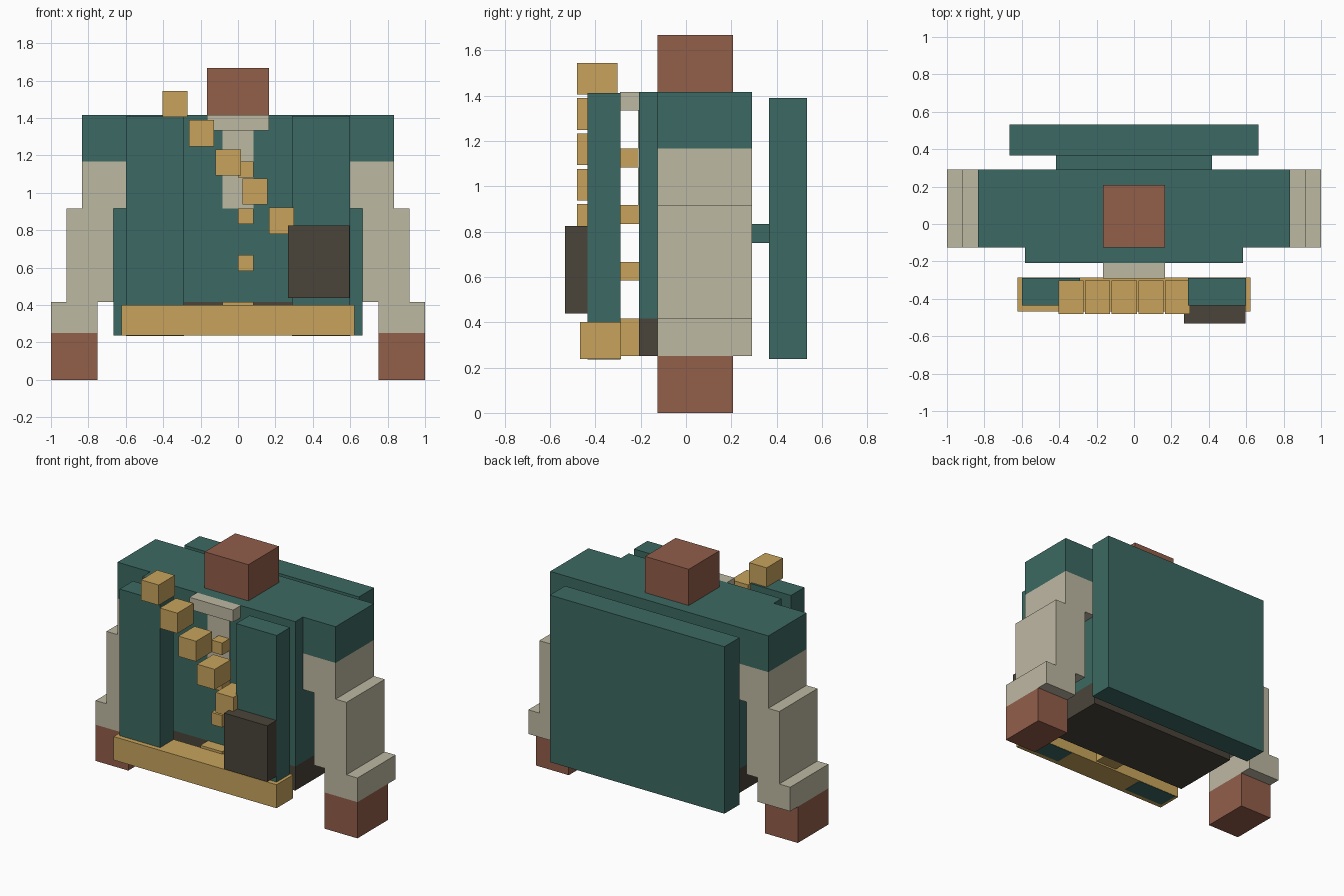
import bpy

# Remove the default object only
default = bpy.data.objects.get("Cube")
if default:
    bpy.data.objects.remove(default, do_unlink=True)


def make_material(name, rgb):
    """Flat material from 0-255 display values, converted to linear."""
    linear = [((c / 255 + 0.055) / 1.055) ** 2.4 for c in rgb]
    mat = bpy.data.materials.new(name)
    mat.use_nodes = True
    mat.diffuse_color = (*linear, 1)
    bsdf = mat.node_tree.nodes["Principled BSDF"]
    bsdf.inputs["Base Color"].default_value = (*linear, 1)
    return mat


teal = make_material("teal cloth", (60, 105, 98))
cream = make_material("cream cloth", (190, 184, 162))
skin = make_material("reddish brown skin", (146, 94, 74))
gold = make_material("gold", (200, 164, 92))
dark = make_material("dark leather", (74, 68, 58))


def box(name, mat, x, y, z):
    """Box spanning the given (low, high) range on each axis."""
    spans = (x, y, z)
    bpy.ops.mesh.primitive_cube_add(size=1, location=[(a + b) / 2 for a, b in spans])
    obj = bpy.context.object
    obj.name = name
    obj.scale = [b - a for a, b in spans]
    bpy.ops.object.transform_apply(location=False, rotation=False, scale=True)
    obj.data.materials.append(mat)
    return obj


def pair(name, mat, x, y, z):
    """Matching boxes on the left (+x) and right (-x)."""
    box("left_" + name, mat, x, y, z)
    box("right_" + name, mat, (-x[1], -x[0]), y, z)


U = 1 / 12                      # base block unit
FRONT, BACK = -2.5 * U, 3.5 * U  # torso depth
ARM_FRONT = -1.5 * U
GAP = (FRONT - U, FRONT)        # layer just ahead of the torso

# Torso, trousers, neck
box("torso", teal, (-7 * U, 7 * U), (FRONT, BACK), (5 * U, 17 * U))
box("trousers", dark, (-7 * U, 7 * U), (FRONT, BACK), (3 * U, 5 * U))
box("neck", skin, (-2 * U, 2 * U), (ARM_FRONT, 2.5 * U), (17 * U, 20 * U))

# Shirt front and collar
box("shirt_front", cream, (-U, U), (FRONT - 0.004, FRONT + 0.02), (11 * U, 16 * U))
box("collar", cream, (-2 * U, 2 * U), GAP, (16 * U, 17 * U))

# Stepped arms with hands
arm_y = (ARM_FRONT, BACK)
pair("shoulder", teal, (7 * U, 10 * U), arm_y, (14 * U, 17 * U))
pair("upper_sleeve", cream, (7 * U, 10 * U), arm_y, (11 * U, 14 * U))
pair("lower_sleeve", cream, (8 * U, 11 * U), arm_y, (5 * U, 11 * U))
pair("cuff", cream, (9 * U, 12 * U), arm_y, (3 * U, 5 * U))
pair("hand", skin, (9 * U, 12 * U), (ARM_FRONT, 2.5 * U), (0, 3 * U))

# Buttons and buckle
for i, row in enumerate((7, 10, 13)):
    box(f"button_{i + 1}", gold, (0, U), GAP, (row * U, (row + 1) * U))
box("buckle", gold, (-U, U), GAP, (3 * U, 5 * U))

# Open coat panels, belt and pouch
pair("coat_panel", teal, (0.29, 0.6), (-0.435, -0.289), (0.236, 1.412))
box("belt", gold, (-0.622, 0.622), (-0.468, -0.287), (0.238, 0.4))
box("pouch", dark, (0.267, 0.597), (-0.533, -0.425), (0.438, 0.825))

# Diagonal row of sash beads
for i in range(5):
    x, z = -0.337 + 0.1425 * i, 1.475 - 0.156 * i
    box(f"sash_bead_{i + 1}", gold, (x - 0.067, x + 0.067), (-0.48, -0.303),
        (z - 0.07, z + 0.07))

# Cape and the bracket holding it
box("cape_bracket", teal, (-5 * U, 5 * U), (BACK, 0.38), (9 * U, 10 * U))
box("cape", teal, (-8 * U, 8 * U), (0.367, 0.533), (0.237, 1.39))
